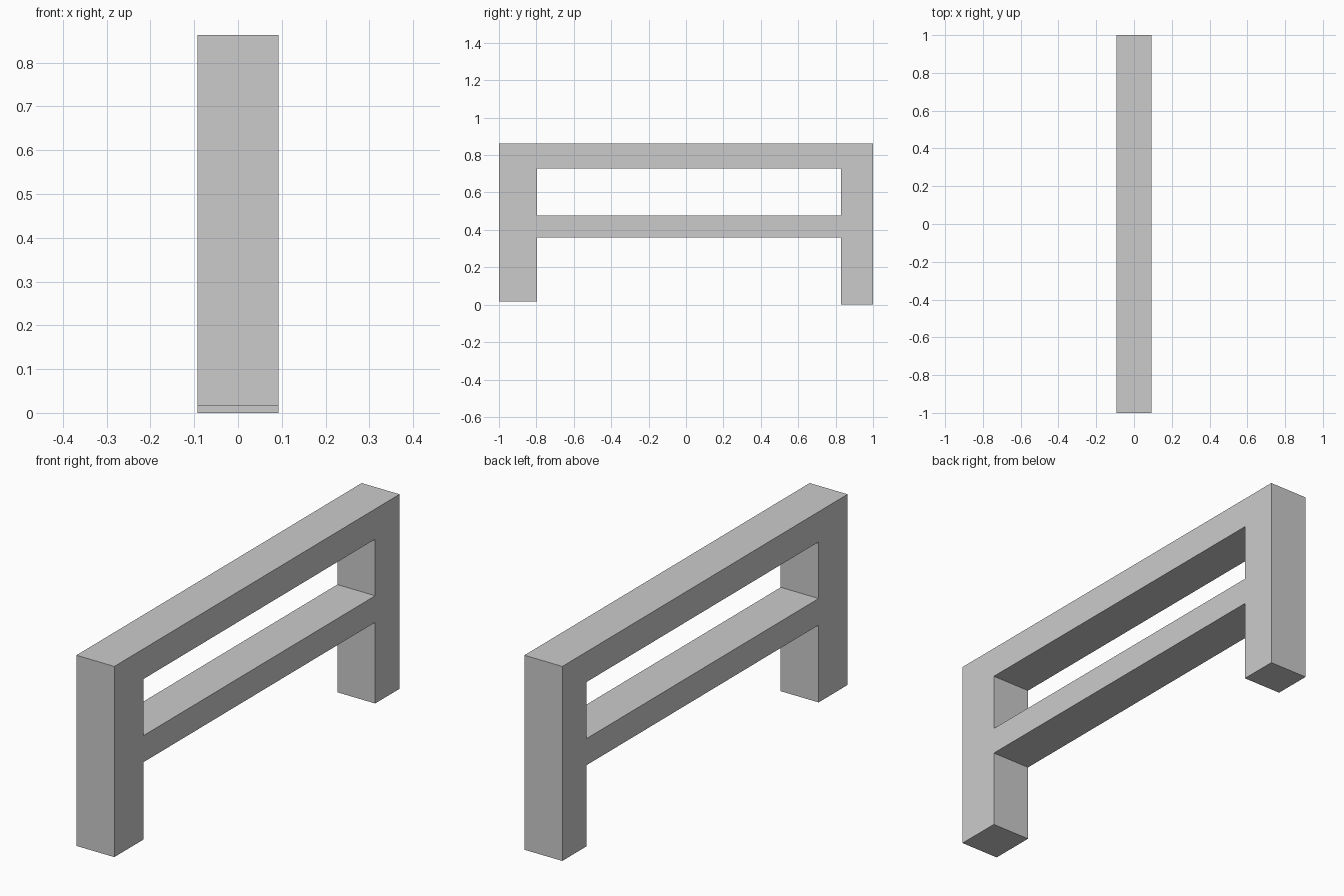
import bpy
import bmesh
from math import radians

cube = bpy.data.objects.get("Cube")
if cube:
    bpy.data.objects.remove(cube, do_unlink=True)

# One plain grey for the whole frame
grey = bpy.data.materials.new("plain_grey")
grey.use_nodes = True
colour = (0.6, 0.6, 0.6, 1.0)
grey.diffuse_color = colour
grey.node_tree.nodes["Principled BSDF"].inputs["Base Color"].default_value = colour

# Main dimensions: posts along y, rails along z
HALF_WIDTH = 0.093
FRONT_INNER, BACK_INNER = -0.797, 0.829
FRONT_FOOT, TOP = 0.017, 0.863
LOW_UNDER, LOW_TOP, HIGH_UNDER = 0.36, 0.478, 0.729

# Side profile: two posts joined by rails, and the opening between the rails
outline = [(-1, FRONT_FOOT), (FRONT_INNER, FRONT_FOOT),
           (FRONT_INNER, LOW_UNDER), (BACK_INNER, LOW_UNDER),
           (BACK_INNER, 0), (1, 0), (1, TOP), (-1, TOP)]
opening = [(FRONT_INNER, LOW_TOP), (BACK_INNER, LOW_TOP),
           (BACK_INNER, HIGH_UNDER), (FRONT_INNER, HIGH_UNDER)]

profile = bpy.data.curves.new("frame_profile", "CURVE")
profile.dimensions = "2D"
profile.fill_mode = "BOTH"
profile.extrude = HALF_WIDTH
for points in (outline, opening):
    spline = profile.splines.new("POLY")
    spline.points.add(len(points) - 1)
    for point, (y, z) in zip(spline.points, points):
        point.co = (y, z, 0, 1)
    spline.use_cyclic_u = True

# Stand the extruded profile upright, with its thickness across x
frame = bpy.data.objects.new("bench_frame", profile)
bpy.context.collection.objects.link(frame)
frame.rotation_euler = (radians(90), 0, radians(90))
bpy.context.view_layer.objects.active = frame
frame.select_set(True)
bpy.ops.object.convert(target="MESH")
bpy.ops.object.transform_apply(location=False, rotation=True, scale=False)

# Weld the caps to the walls and keep the faces flat
frame = bpy.context.object
bm = bmesh.new()
bm.from_mesh(frame.data)
bmesh.ops.remove_doubles(bm, verts=bm.verts, dist=0.0005)
bmesh.ops.recalc_face_normals(bm, faces=bm.faces)
for face in bm.faces:
    face.smooth = False
    face.material_index = 0
bm.to_mesh(frame.data)
bm.free()
frame.data.materials.clear()
frame.data.materials.append(grey)
